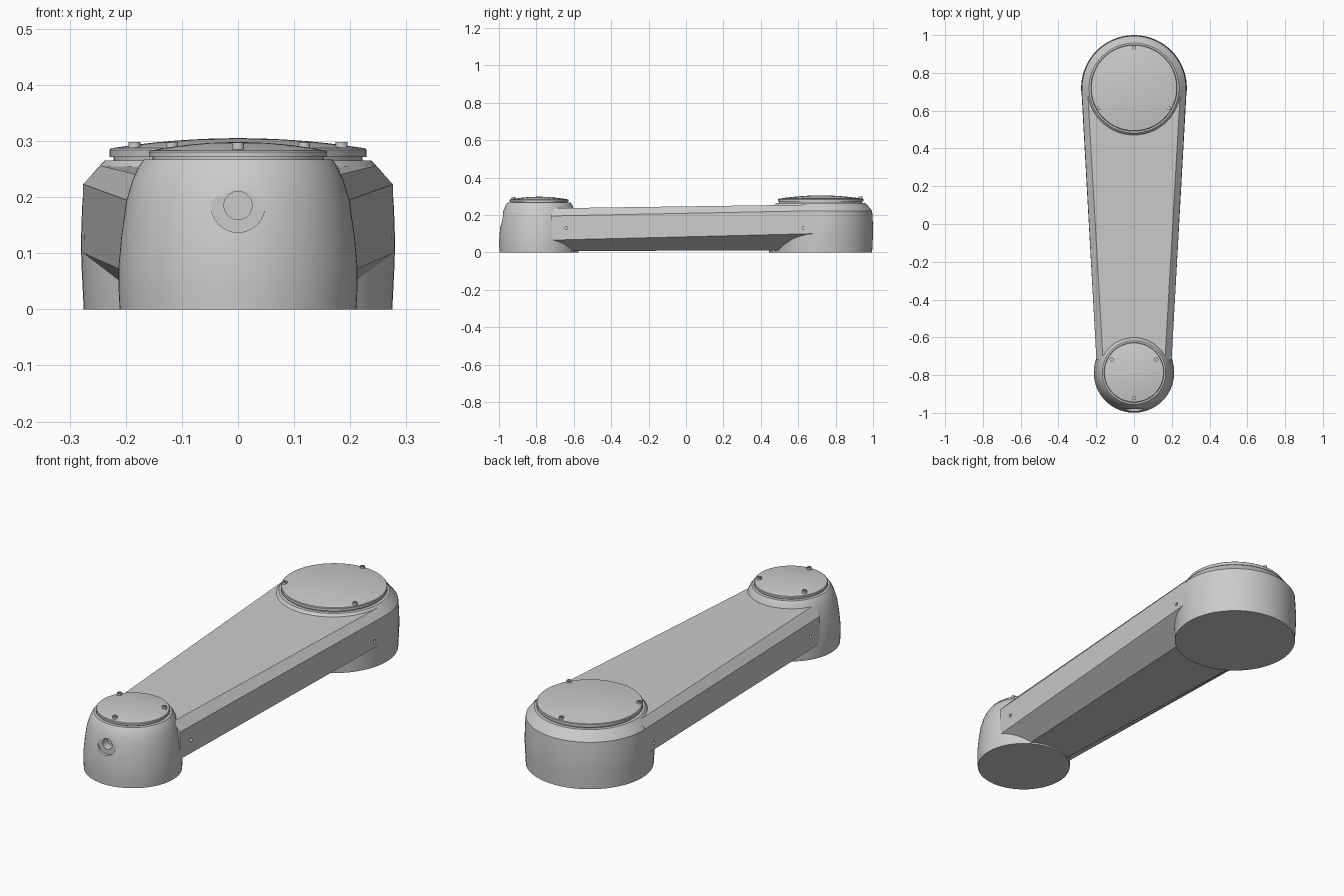
import bpy, bmesh, math
from mathutils import Matrix, Vector

if "Cube" in bpy.data.objects:
    bpy.data.objects.remove(bpy.data.objects["Cube"])


def finish(bm, name, angle=28):
    bmesh.ops.recalc_face_normals(bm, faces=bm.faces)
    me = bpy.data.meshes.new(name)
    bm.to_mesh(me)
    bm.free()
    ob = bpy.data.objects.new(name, me)
    bpy.context.collection.objects.link(ob)
    smooth(ob, angle)
    return ob


def smooth(ob, angle=28):
    bpy.ops.object.select_all(action='DESELECT')
    ob.select_set(True)
    bpy.context.view_layer.objects.active = ob
    bpy.ops.object.shade_smooth_by_angle(angle=math.radians(angle))


def lathe(name, profile, y, n=72):
    """Spin (radius, z) rings about a vertical axis at y and cap both ends."""
    bm = bmesh.new()
    rings = [[bm.verts.new((r * math.cos(2 * math.pi * i / n),
                            y + r * math.sin(2 * math.pi * i / n), z))
              for i in range(n)] for r, z in profile]
    for a, b in zip(rings, rings[1:]):
        for i in range(n):
            j = (i + 1) % n
            bm.faces.new((a[i], a[j], b[j], b[i]))
    bm.faces.new(rings[0])
    bm.faces.new(rings[-1])
    return finish(bm, name)


def cutter(name, r1, r2, depth, centre, axis):
    """Cylinder or cone along axis; r2 is at the axis end."""
    bm = bmesh.new()
    rot = Vector((0, 0, 1)).rotation_difference(Vector(axis)).to_matrix().to_4x4()
    bmesh.ops.create_cone(bm, cap_ends=True, segments=32, radius1=r1, radius2=r2,
                          depth=depth, matrix=Matrix.Translation(centre) @ rot)
    return finish(bm, name)


def cut(ob, tool):
    mod = ob.modifiers.new("cut", 'BOOLEAN')
    mod.operation = 'DIFFERENCE'
    mod.solver = 'EXACT'
    mod.object = tool
    bpy.context.view_layer.objects.active = ob
    bpy.ops.object.modifier_apply(modifier=mod.name)
    bpy.data.objects.remove(tool)
    smooth(ob)


def cap_lid(name, y, r, z0, z1, top):
    """Lid plate on a narrow neck, with a shallow domed top."""
    prof = [(r - 0.007, z0 - 0.02), (r - 0.007, z0), (r, z0), (r, z1 - 0.003), (r - 0.003, z1)]
    for k in range(1, 7):
        t = 1 - k / 6.2
        prof.append(((r - 0.003) * t, z1 + (top - z1) * (1 - t * t)))
    return lathe(name, prof, y)


def screw(name, x, y, z, r=0.011):
    """Socket-head screw."""
    bm = bmesh.new()
    bmesh.ops.create_cone(bm, cap_ends=True, segments=18, radius1=r, radius2=r,
                          depth=0.024, matrix=Matrix.Translation((x, y, z - 0.012)))
    top = [f for f in bm.faces if f.normal.z > 0.9]
    bmesh.ops.inset_region(bm, faces=top, thickness=r * 0.45)
    hole = bmesh.ops.extrude_face_region(bm, geom=top)
    bmesh.ops.translate(bm, vec=(0, 0, -0.007),
                        verts=[v for v in hole['geom'] if isinstance(v, bmesh.types.BMVert)])
    bmesh.ops.delete(bm, geom=top, context='FACES')
    finish(bm, name)


BIG_Y, SMALL_Y = 0.72, -0.786

# rounded end housings
big = lathe("large_end_housing", [(0.275, 0), (0.279, 0.08), (0.28, 0.12), (0.278, 0.18),
            (0.275, 0.222), (0.258, 0.243), (0.238, 0.265)], BIG_Y)
small = lathe("small_end_housing", [(0.211, 0), (0.213, 0.04), (0.213, 0.075), (0.208, 0.13),
              (0.199, 0.193), (0.188, 0.23), (0.178, 0.253), (0.168, 0.267)], SMALL_Y)

# front port: flat spot face, countersink and bore
cut(small, cutter("spot_face", 0.048, 0.048, 0.1, (0, -1.029, 0.185), (0, 1, 0)))
cut(small, cutter("bore", 0.025, 0.025, 0.1, (0, -0.99, 0.185), (0, 1, 0)))

# tapered eight-sided arm: half section (x, z) at each end
sections = [(-0.72, [(0.103, 0.007), (0.199, 0.066), (0.199, 0.195), (0.164, 0.236)]),
            (0.70, [(0.167, 0.012), (0.278, 0.101), (0.276, 0.223), (0.245, 0.256)])]
bm = bmesh.new()
loops = []
for y, half in sections:
    pts = half + [(-x, z) for x, z in reversed(half)]
    loops.append([bm.verts.new((x, y, z)) for x, z in pts])
for i in range(8):
    j = (i + 1) % 8
    bm.faces.new((loops[0][i], loops[0][j], loops[1][j], loops[1][i]))
for loop in loops:
    bm.faces.new(loop)
arm = finish(bm, "arm", 15)

# small side holes
for y, x in ((0.63, 0.274), (-0.64, 0.2035)):
    for s in (-1, 1):
        cut(arm, cutter("side_hole", 0.008, 0.008, 0.04, (s * x, y, 0.13), (1, 0, 0)))
smooth(arm, 15)

# lids
cap_lid("large_lid", BIG_Y, 0.229, 0.271, 0.287, 0.305)
cap_lid("small_lid", SMALL_Y, 0.159, 0.271, 0.283, 0.298)

# three screws per lid, the odd one pointing outward
for label, cy, r, z, start in (("large", BIG_Y, 0.213, 0.298, 90),
                               ("small", SMALL_Y, 0.136, 0.297, 270)):
    for k in range(3):
        a = math.radians(start + 120 * k)
        screw(f"{label}_lid_screw_{k + 1}", r * math.cos(a), cy + r * math.sin(a), z)
